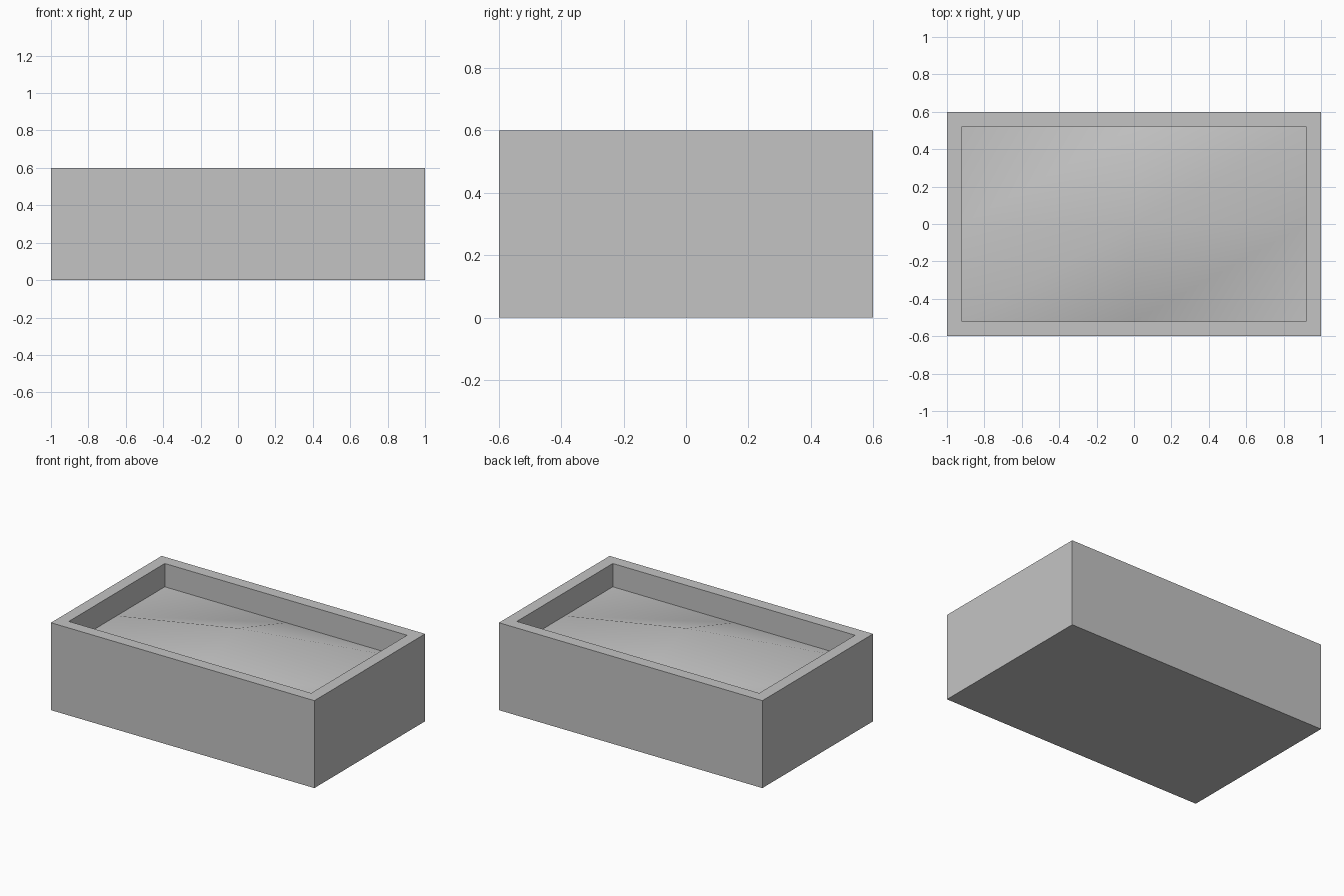
import bpy, bmesh

cube = bpy.data.objects.get("Cube")
if cube:
    bpy.data.objects.remove(cube, do_unlink=True)

HALF_X, HALF_Y, HEIGHT = 1.0, 0.6, 0.6
WALL = 0.08
FILL_Z = 0.44            # height where the filling meets the walls

grey = bpy.data.materials.new("plain grey")
grey.use_nodes = True
colour = (0.55, 0.55, 0.55, 1)
grey.diffuse_color = colour
grey.node_tree.nodes["Principled BSDF"].inputs["Base Color"].default_value = colour


def add_object(name, bm):
    mesh = bpy.data.meshes.new(name)
    bmesh.ops.recalc_face_normals(bm, faces=bm.faces)
    bm.to_mesh(mesh)
    bm.free()
    mesh.materials.append(grey)
    obj = bpy.data.objects.new(name, mesh)
    bpy.context.collection.objects.link(obj)
    return obj


# Box: a block whose top is inset to a rim and sunk to the filling
bm = bmesh.new()
bmesh.ops.create_cube(bm, size=1)
for v in bm.verts:
    v.co = (v.co.x * 2 * HALF_X, v.co.y * 2 * HALF_Y, (v.co.z + 0.5) * HEIGHT)
top = max(bm.faces, key=lambda f: f.calc_center_median().z)
bmesh.ops.inset_region(bm, faces=[top], thickness=WALL, use_even_offset=True)
sunk = bmesh.ops.extrude_face_region(bm, geom=[top])["geom"]
for v in sunk:
    if isinstance(v, bmesh.types.BMVert):
        v.co.z = FILL_Z
floor = [f for f in bm.faces if all(abs(v.co.z - FILL_Z) < 1e-4 for v in f.verts)]
bmesh.ops.delete(bm, geom=floor + ([top] if top.is_valid and top not in floor else []),
                 context="FACES")
add_object("box", bm)

# Filling: a three by three sheet, its middle raised to the rim
bm = bmesh.new()
grid = {(i, j): bm.verts.new((i * (HALF_X - WALL), j * (HALF_Y - WALL),
                              HEIGHT if i == j == 0 else FILL_Z))
        for i in (-1, 0, 1) for j in (-1, 0, 1)}
for i in (-1, 0):
    for j in (-1, 0):
        a, b = grid[i, j], grid[i + 1, j]
        c, d = grid[i + 1, j + 1], grid[i, j + 1]
        bm.faces.new((a, b, c))
        bm.faces.new((a, c, d))
mound = add_object("mounded_filling", bm)
for poly in mound.data.polygons:
    poly.use_smooth = True
    if poly.normal.z < 0:
        poly.flip()
